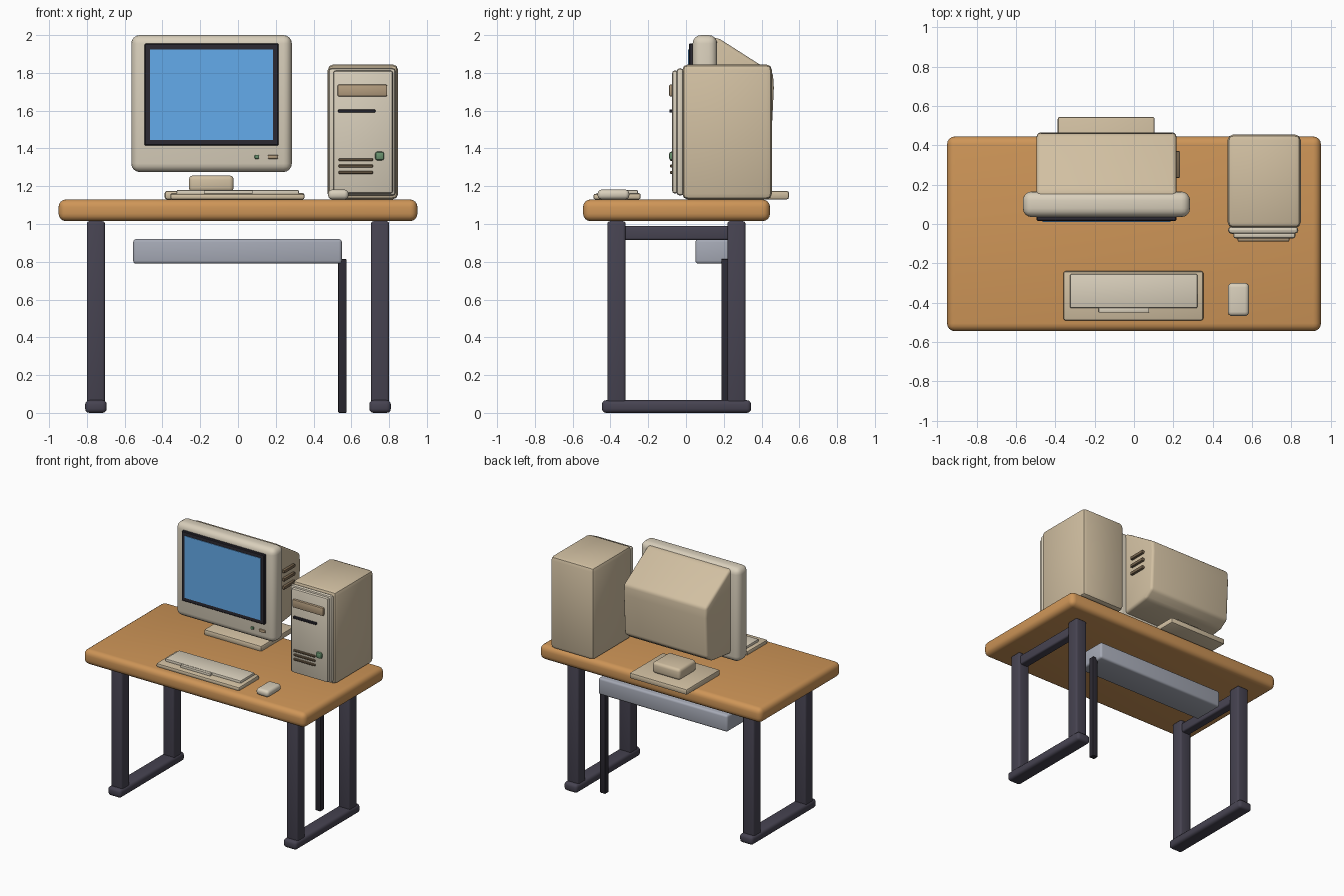
import bpy, bmesh

if "Cube" in bpy.data.objects:
    bpy.data.objects.remove(bpy.data.objects["Cube"])

# ---- materials ----
def mat(name, rgb):
    m = bpy.data.materials.new(name)
    m.diffuse_color = (*[(c / 255) ** 2.2 for c in rgb], 1)
    m.use_nodes = True
    m.node_tree.nodes["Principled BSDF"].inputs["Base Color"].default_value = m.diffuse_color
    return m

WOOD = mat("wood", (205, 148, 88))
METAL = mat("dark_metal", (72, 69, 82))
BLACK = mat("black_plastic", (48, 46, 54))
TRAYC = mat("tray_grey", (164, 168, 180))
CREAM = mat("cream", (216, 206, 186))
BEIGE = mat("beige", (208, 190, 160))
TAN = mat("tan", (178, 155, 125))
SLOT = mat("slot_brown", (120, 102, 80))
BLUE = mat("screen_blue", (100, 170, 235))
GREEN = mat("green", (105, 145, 110))

# ---- helpers ----
def finish(bm, name, m, bevel, seg):
    bmesh.ops.recalc_face_normals(bm, faces=bm.faces)
    me = bpy.data.meshes.new(name)
    bm.to_mesh(me)
    bm.free()
    ob = bpy.data.objects.new(name, me)
    bpy.context.collection.objects.link(ob)
    me.materials.append(m)
    if bevel:
        b = ob.modifiers.new("bevel", "BEVEL")
        b.width, b.segments = bevel, seg
        b.limit_method = "ANGLE"
        b.angle_limit = 0.4
        bpy.context.view_layer.objects.active = ob
        ob.select_set(True)
        bpy.ops.object.modifier_apply(modifier="bevel")
        bpy.ops.object.shade_smooth_by_angle(angle=0.6)
        ob.select_set(False)
    return ob

def box(name, x, y, z, m, bevel=0.0, seg=3):
    bm = bmesh.new()
    bmesh.ops.create_cube(bm, size=1)
    for v in bm.verts:
        v.co = [(r[0] + r[1]) / 2 + c * (r[1] - r[0]) for c, r in zip(v.co, (x, y, z))]
    return finish(bm, name, m, bevel, seg)

def extrude_x(name, profile, x0, x1, m, bevel=0.0, seg=3):
    bm = bmesh.new()
    f = bm.faces.new([bm.verts.new((x0, y, z)) for y, z in profile])
    r = bmesh.ops.extrude_face_region(bm, geom=[f])
    for v in r["geom"]:
        if isinstance(v, bmesh.types.BMVert):
            v.co.x = x1
    return finish(bm, name, m, bevel, seg)

# ---- desk ----
box("table_top", (-0.95, 0.95), (-0.545, 0.445), (1.015, 1.13), WOOD, 0.04, 4)
for side, s in (("left", -1), ("right", 1)):
    cx = s * 0.752
    for part, y in (("front", -0.368), ("back", 0.267)):
        box(f"{side}_{part}_leg", (cx - 0.048, cx + 0.048), (y - 0.048, y + 0.048), (0.04, 1.015), METAL, 0.014)
    box(f"{side}_foot", (cx - 0.057, cx + 0.057), (-0.445, 0.345), (0, 0.067), METAL, 0.022)
    box(f"{side}_top_rail", (cx - 0.035, cx + 0.035), (-0.34, 0.24), (0.915, 0.99), METAL, 0.012)
box("cable_tray", (-0.555, 0.55), (0.05, 0.29), (0.79, 0.92), TRAYC, 0.016)
box("hanging_cable", (0.53, 0.575), (0.187, 0.232), (0, 0.815), BLACK, 0.006, 2)

# ---- monitor ----
box("monitor_bezel", (-0.565, 0.285), (0.035, 0.165), (1.275, 2.0), CREAM, 0.045, 4)
extrude_x("monitor_housing", [(0.13, 1.985), (0.17, 1.985), (0.46, 1.80), (0.465, 1.72), (0.45, 1.41),
          (0.38, 1.36), (0.13, 1.33)], -0.495, 0.215, BEIGE, 0.03)
box("screen_frame", (-0.495, 0.215), (0.015, 0.05), (1.415, 1.955), BLACK, 0.005, 1)
box("screen", (-0.465, 0.185), (0.011, 0.03), (1.445, 1.925), BLUE)
box("monitor_light", (0.088, 0.112), (0.024, 0.05), (1.344, 1.366), GREEN, 0.006, 2)
box("monitor_button", (0.158, 0.213), (0.024, 0.05), (1.344, 1.366), TAN, 0.007, 2)
for i in range(3):
    z = 1.62 + i * 0.063
    box(f"monitor_vent_{i + 1}", (0.20, 0.234), (0.235, 0.37), (z - 0.012, z + 0.012), SLOT, 0.005, 2)
box("stand_plate", (-0.388, 0.105), (0.135, 0.545), (1.13, 1.175), BEIGE, 0.012, 2)
box("stand_neck", (-0.26, -0.023), (0.24, 0.45), (1.17, 1.257), BEIGE, 0.022)

# ---- computer tower ----
box("tower_body", (0.475, 0.848), (-0.02, 0.455), (1.13, 1.845), BEIGE, 0.03, 2)
box("tower_bezel", (0.478, 0.835), (-0.05, -0.012), (1.15, 1.825), CREAM, 0.018, 2)
box("tower_front_panel", (0.505, 0.82), (-0.073, -0.04), (1.162, 1.812), CREAM, 0.012, 2)
box("disc_drive", (0.527, 0.79), (-0.09, -0.06), (1.675, 1.738), TAN, 0.008, 2)
box("floppy_slot", (0.53, 0.727), (-0.088, -0.06), (1.59, 1.606), BLACK, 0.003, 1)
for i in range(3):
    z = 1.273 + i * 0.034
    box(f"tower_vent_{i + 1}", (0.533, 0.715), (-0.085, -0.06), (z - 0.007, z + 0.007), SLOT, 0.003, 1)
box("power_button", (0.726, 0.774), (-0.09, -0.06), (1.337, 1.383), GREEN, 0.012, 2)

# ---- keyboard and mouse ----
extrude_x("keyboard_base", [(-0.49, 1.13), (-0.24, 1.13), (-0.24, 1.163), (-0.49, 1.16)], -0.358, 0.352, BEIGE, 0.01, 2)
box("key_block", (-0.325, 0.322), (-0.427, -0.255), (1.15, 1.18), CREAM, 0.006, 2)
box("space_bar", (-0.18, 0.077), (-0.45, -0.425), (1.15, 1.178), CREAM, 0.004, 2)
box("mouse", (0.477, 0.585), (-0.468, -0.3), (1.13, 1.182), CREAM, 0.022, 4)
